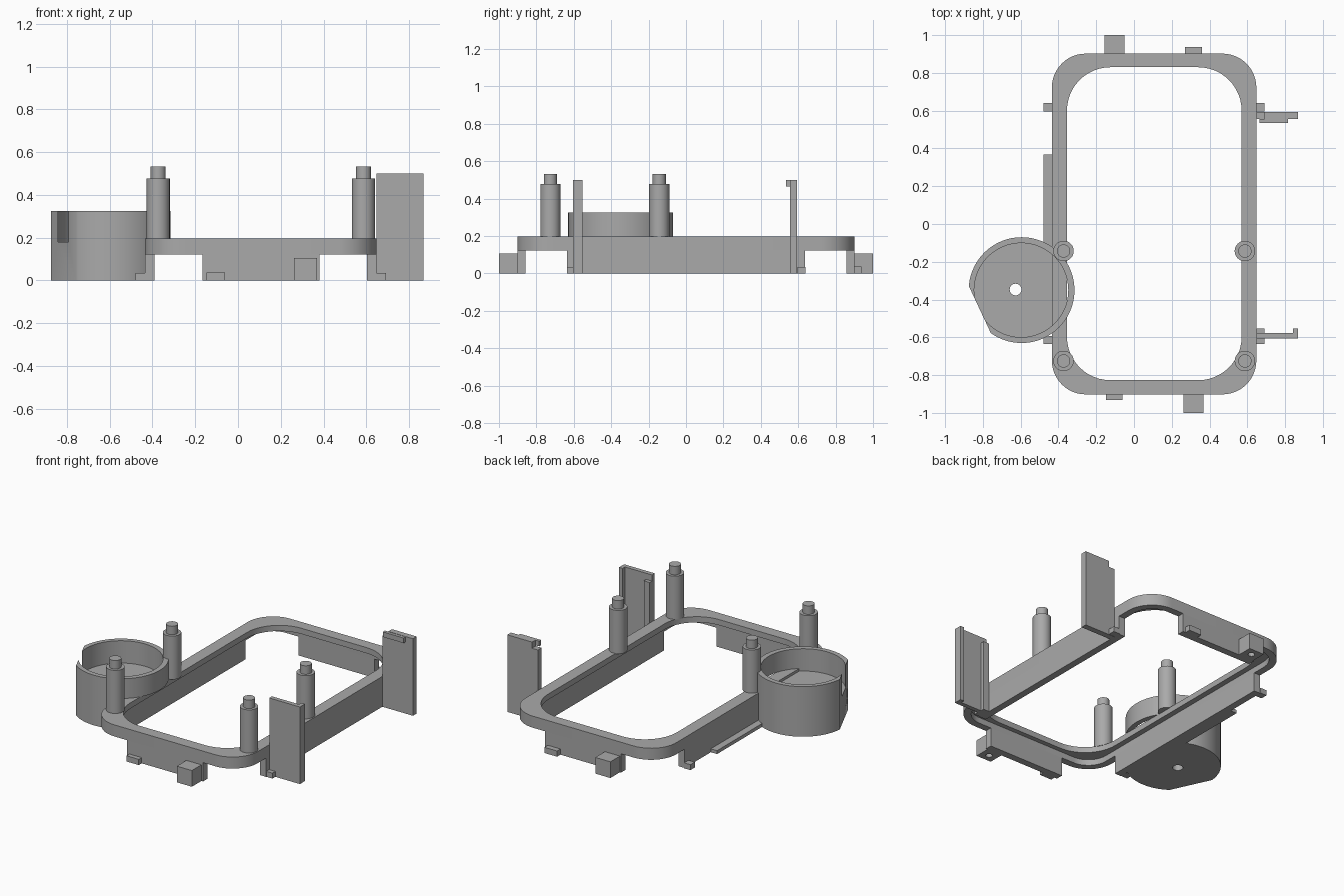
import bpy, bmesh, math
from mathutils import Vector

cube = bpy.data.objects.get("Cube")
if cube:
    bpy.data.objects.remove(cube, do_unlink=True)

GREY = (0.4, 0.4, 0.4, 1)
mat = bpy.data.materials.new("plain grey")
mat.use_nodes = True
mat.diffuse_color = GREY
mat.node_tree.nodes["Principled BSDF"].inputs["Base Color"].default_value = GREY


def finish(name, bm):
    bmesh.ops.recalc_face_normals(bm, faces=bm.faces)
    me = bpy.data.meshes.new(name)
    bm.to_mesh(me)
    bm.free()
    ob = bpy.data.objects.new(name, me)
    bpy.context.collection.objects.link(ob)
    me.materials.append(mat)
    return ob


def smooth(ob):
    bpy.ops.object.select_all(action='DESELECT')
    ob.select_set(True)
    bpy.context.view_layer.objects.active = ob
    bpy.ops.object.shade_smooth_by_angle(angle=math.radians(30))


def prism(name, pts, z0, z1):
    bm = bmesh.new()
    face = bm.faces.new([bm.verts.new((x, y, z0)) for x, y in pts])
    ext = bmesh.ops.extrude_face_region(bm, geom=[face], use_keep_orig=True)
    top = [v for v in ext["geom"] if isinstance(v, bmesh.types.BMVert)]
    bmesh.ops.translate(bm, verts=top, vec=(0, 0, z1 - z0))
    return finish(name, bm)


def box(name, x0, x1, y0, y1, z0, z1):
    return prism(name, [(x0, y0), (x1, y0), (x1, y1), (x0, y1)], z0, z1)


def circle(cx, cy, r, n=64):
    return [(cx + r * math.cos(math.tau * i / n), cy + r * math.sin(math.tau * i / n)) for i in range(n)]


def cut(ob, cutter):
    mod = ob.modifiers.new("cut", 'BOOLEAN')
    mod.object = cutter
    mod.solver = 'EXACT'
    bpy.ops.object.select_all(action='DESELECT')
    ob.select_set(True)
    bpy.context.view_layer.objects.active = ob
    bpy.ops.object.modifier_apply(modifier=mod.name)
    bpy.data.objects.remove(cutter, do_unlink=True)


def round_rect(x0, x1, y0, y1, r, n=12):
    pts = []
    corners = [(x1 - r, y1 - r), (x0 + r, y1 - r), (x0 + r, y0 + r), (x1 - r, y0 + r)]
    for k, (cx, cy) in enumerate(corners):
        for i in range(n + 1):
            a = math.pi / 2 * (k + i / n)
            pts.append((cx + r * math.cos(a), cy + r * math.sin(a)))
    return pts


def ring(name, outer, inner, z0, z1):
    bm = bmesh.new()
    loops = [[bm.verts.new((x, y, z)) for x, y in pts]
             for pts, z in ((outer, z0), (outer, z1), (inner, z1), (inner, z0))]
    n = len(outer)
    for k in range(4):
        a, b = loops[k], loops[(k + 1) % 4]
        for i in range(n):
            j = (i + 1) % n
            bm.faces.new((a[i], a[j], b[j], b[i]))
    ob = finish(name, bm)
    smooth(ob)


# Frame: wide top rim over a thinner wall, with straight skirts on each side
L, R, F, B, W = -0.435, 0.648, -0.902, 0.902, 0.045
outline = round_rect(L, R, F, B, 0.18)
ring("top_rim", outline, round_rect(-0.355, 0.57, -0.827, 0.83, 0.23), 0.16, 0.197)
ring("rim_wall", outline, round_rect(L + W, R - W, F + W, B - W, 0.18 - W), 0.122, 0.16)
box("left_skirt", L, L + W, -0.637, 0.635, 0, 0.122)
box("right_skirt", R - W, R, -0.637, 0.635, 0, 0.122)
box("front_skirt", -0.165, 0.38, F, F + W, 0, 0.122)
box("back_skirt", -0.165, 0.38, B - W, B, 0, 0.122)

# Small feet around the base
for side, x0, x1 in (("left", -0.48, L), ("right", R, 0.692)):
    box(side + "_front_foot", x0, x1, -0.635, -0.592, 0, 0.035)
    box(side + "_back_foot", x0, x1, 0.595, 0.64, 0, 0.035)
box("left_ledge", -0.48, L, -0.2, 0.367, 0, 0.022)
box("front_foot", -0.147, -0.06, -0.932, F, 0, 0.037)
box("back_foot", 0.27, 0.36, B, 0.937, 0, 0.037)

# Mounting blocks with a blind hole underneath
for name, x, y0, y1 in (("front_block", 0.315, -1, F), ("back_block", -0.103, B, 1)):
    block = box(name, x - 0.054, x + 0.054, y0, y1, 0, 0.105)
    cut(block, prism("hole_cutter", circle(x, (y0 + y1) / 2, 0.02, 24), -0.05, 0.06))
    smooth(block)

# Four stepped posts
for side, x in (("left", -0.373), ("right", 0.587)):
    for end, y in (("front", -0.725), ("back", -0.143)):
        smooth(prism(f"{side}_{end}_post", circle(x, y, 0.054, 48), 0.195, 0.477))
        smooth(prism(f"{side}_{end}_post_tip", circle(x, y, 0.035, 48), 0.476, 0.532))

# Round cup with one flat side, a shallow well and a drain hole
cx, cy = -0.595, -0.35
cup = prism("cup", circle(cx, cy, 0.28, 96), 0, 0.325)
n = Vector((-0.906, -0.423)).normalized()
t = Vector((-n.y, n.x))
c = Vector((cx, cy)) + n * 0.244
flat = [c - t * 0.4, c + t * 0.4, c + t * 0.4 + n * 0.2, c - t * 0.4 + n * 0.2]
cut(cup, prism("flat_cutter", flat, -0.1, 0.5))
cut(cup, box("inside_cutter", L + W, 0.1, -1, 0.3, -0.1, 0.197))
cut(cup, prism("well_cutter", circle(cx - 0.002, cy, 0.249, 96), 0.18, 0.5))
cut(cup, prism("drain_cutter", circle(-0.627, -0.347, 0.031, 32), -0.1, 0.4))
smooth(cup)

# Front side panel: plate with raised edges on its inner face
box("front_panel", R, 0.868, -0.605, -0.577, 0, 0.5)
box("front_panel_outer_edge", 0.842, 0.868, -0.577, -0.553, 0, 0.5)
box("front_panel_inner_edge", 0.61, 0.69, -0.58, -0.553, 0, 0.197)
box("front_panel_inner_rib", R, 0.69, -0.58, -0.553, 0.19, 0.46)

# Back side panel: notched top corner and a hook
box("back_panel", 0.69, 0.868, 0.555, 0.593, 0, 0.5)
box("back_panel_inner_edge", R, 0.69, 0.555, 0.593, 0, 0.46)
box("back_panel_hook", 0.665, 0.815, 0.535, 0.556, 0.465, 0.498)
